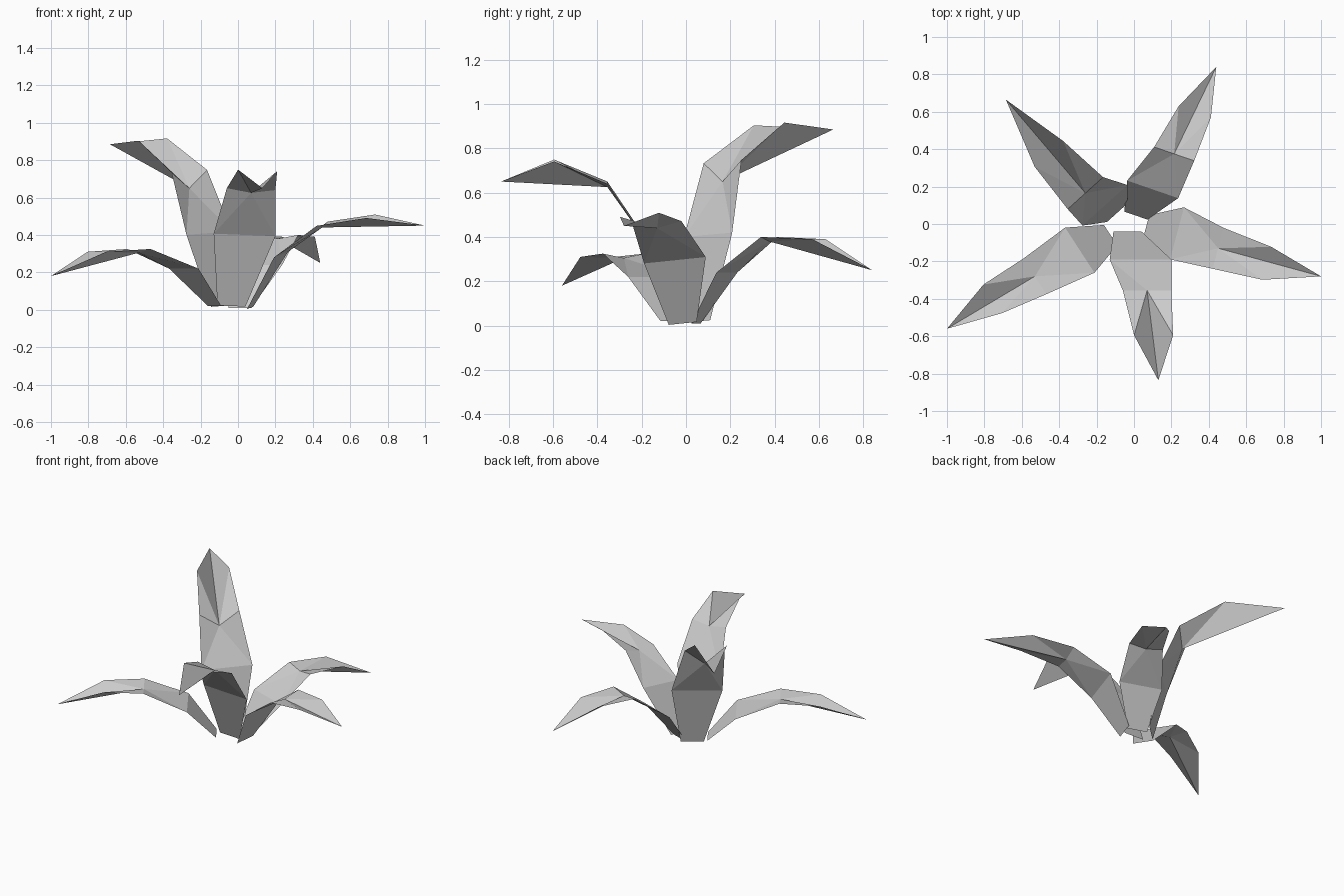
import bpy
import bmesh
from math import radians, cos, sin
from mathutils import Vector

default_cube = bpy.data.objects.get("Cube")
if default_cube:
    bpy.data.objects.remove(default_cube, do_unlink=True)

grey = bpy.data.materials.new("pale_grey")
grey.use_nodes = True
grey_colour = (0.6, 0.6, 0.6, 1)
grey.diffuse_color = grey_colour
grey.node_tree.nodes["Principled BSDF"].inputs["Base Color"].default_value = grey_colour

# Half widths at the foot, shoulder, bend and blade of every leaf
HALF_WIDTHS = (0.068, 0.15, 0.118, 0.095)


def make_leaf(name, side_angle, size, roll, crease, midrib):
    """Build a creased leaf from five midrib points and a sideways direction."""
    angle = radians(side_angle)
    side = Vector((cos(angle), sin(angle), roll))
    points = [Vector(p) for p in midrib]
    bm = bmesh.new()

    # Paired edge points for each row; the bend row is raised beside its crease
    left, right = [], []
    for row, (point, half) in enumerate(zip(points, HALF_WIDTHS)):
        lift = Vector((0, 0, crease if row == 2 else 0))
        left.append(bm.verts.new(point + side * half * size + lift))
        right.append(bm.verts.new(point - side * half * size + lift))
    bend = bm.verts.new(points[2])
    tip = bm.verts.new(points[4])

    # Stem panel, then a fan of triangles around the bend
    bm.faces.new((right[0], right[1], left[1], left[0]))
    rim = [left[2], left[1], right[1], right[2], right[3], tip, left[3], left[2]]
    for a, b in zip(rim, rim[1:]):
        bm.faces.new((bend, a, b))
    bmesh.ops.recalc_face_normals(bm, faces=bm.faces[:])
    if sum(f.normal.z * f.calc_area() for f in bm.faces) < 0:
        bmesh.ops.reverse_faces(bm, faces=bm.faces[:])

    mesh = bpy.data.meshes.new(name)
    bm.to_mesh(mesh)
    bm.free()
    mesh.materials.append(grey)
    leaf = bpy.data.objects.new(name, mesh)
    bpy.context.collection.objects.link(leaf)
    return leaf


# Five leaves spreading from the centre, each rising then drooping to its tip
make_leaf("front_leaf", side_angle=0, size=1.1, roll=-0.04, crease=0.02, midrib=(
    (-0.035, -0.04, 0.02), (0.035, -0.19, 0.4), (0.07, -0.355, 0.625),
    (0.105, -0.595, 0.745), (0.13, -0.835, 0.65)))
make_leaf("left_leaf", side_angle=75, size=0.96, roll=0.1, crease=0.02, midrib=(
    (0.065, -0.015, 0.01), (0.23, -0.05, 0.295), (0.45, -0.13, 0.44),
    (0.71, -0.21, 0.5), (1, -0.28, 0.45)))
make_leaf("right_leaf", side_angle=-57, size=0.96, roll=0, crease=0.02, midrib=(
    (-0.125, -0.06, 0.02), (-0.29, -0.14, 0.22), (-0.53, -0.28, 0.305),
    (-0.755, -0.4, 0.31), (-1, -0.56, 0.18)))
make_leaf("tall_back_leaf", side_angle=222, size=1.08, roll=-0.06, crease=0.09, midrib=(
    (-0.09, 0.06, 0.02), (-0.155, 0.1, 0.41), (-0.26, 0.165, 0.65),
    (-0.455, 0.375, 0.91), (-0.685, 0.665, 0.885)))
make_leaf("low_back_leaf", side_angle=161, size=0.96, roll=0, crease=0.02, midrib=(
    (0.01, 0.045, 0.01), (0.1, 0.185, 0.24), (0.215, 0.375, 0.38),
    (0.325, 0.6, 0.39), (0.44, 0.84, 0.25)))
